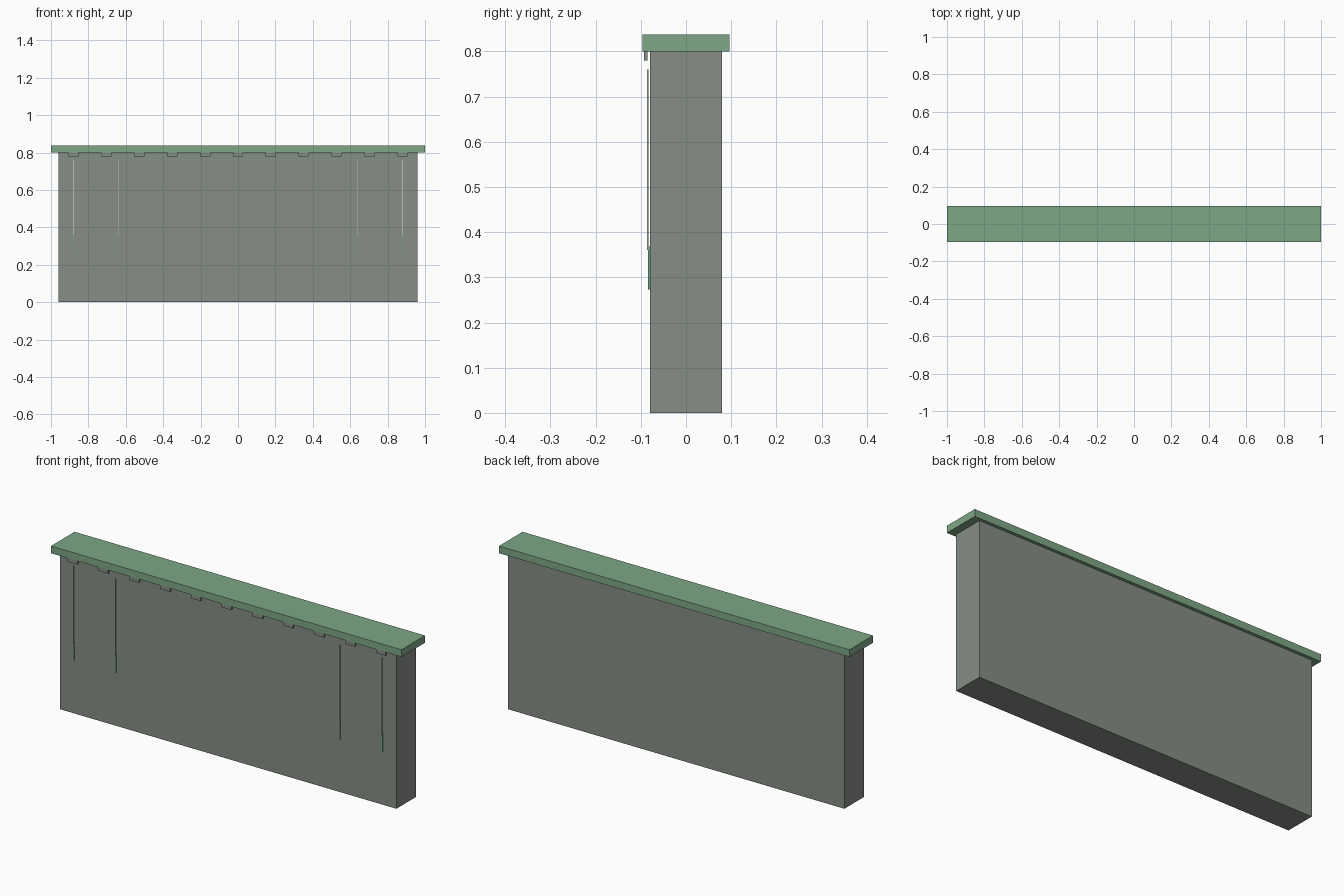
import bpy
import bmesh
from mathutils import Matrix

if "Cube" in bpy.data.objects:
    bpy.data.objects.remove(bpy.data.objects["Cube"])


def material(name, color):
    m = bpy.data.materials.new(name)
    m.diffuse_color = (*color, 1)
    m.use_nodes = True
    m.node_tree.nodes["Principled BSDF"].inputs["Base Color"].default_value = m.diffuse_color
    return m


def boxes(name, extents, mat):
    """One object made of boxes given as (x0, x1, y0, y1, z0, z1)."""
    bm = bmesh.new()
    for x0, x1, y0, y1, z0, z1 in extents:
        place = Matrix.Translation(((x0 + x1) / 2, (y0 + y1) / 2, (z0 + z1) / 2))
        size = Matrix.Diagonal((x1 - x0, y1 - y0, z1 - z0, 1))
        bmesh.ops.create_cube(bm, size=1, matrix=place @ size)
    mesh = bpy.data.meshes.new(name)
    bm.to_mesh(mesh)
    bm.free()
    mesh.materials.append(mat)
    obj = bpy.data.objects.new(name, mesh)
    bpy.context.collection.objects.link(obj)
    return obj


stone = material("stone", (0.24, 0.27, 0.24))
green = material("green_coping", (0.21, 0.39, 0.24))
pale = material("pale_streak", (0.5, 0.52, 0.46))
moss = material("moss_streak", (0.16, 0.36, 0.24))

# Wall body and overhanging coping
boxes("wall", [(-0.96, 0.96, -0.08, 0.08, 0, 0.80)], stone)
boxes("coping", [(-1, 1, -0.096, 0.096, 0.80, 0.837)], green)

# Row of small blocks under the front edge of the coping
centres = [-0.88 + 0.176 * i for i in range(11)]
boxes("drip_blocks", [(x - 0.028, x + 0.028, -0.093, -0.085, 0.78, 0.80)
                      for x in centres], stone)

# Hairline streaks down the front face, pale above and green below
for i, x in enumerate((-0.88, -0.64, 0.64, 0.88)):
    boxes(f"streak_upper_{i}", [(x - 0.002, x + 0.002, -0.086, -0.083, 0.36, 0.76)], pale)
    boxes(f"streak_lower_{i}", [(x - 0.002, x + 0.002, -0.084, -0.080, 0.273, 0.368)], moss)
